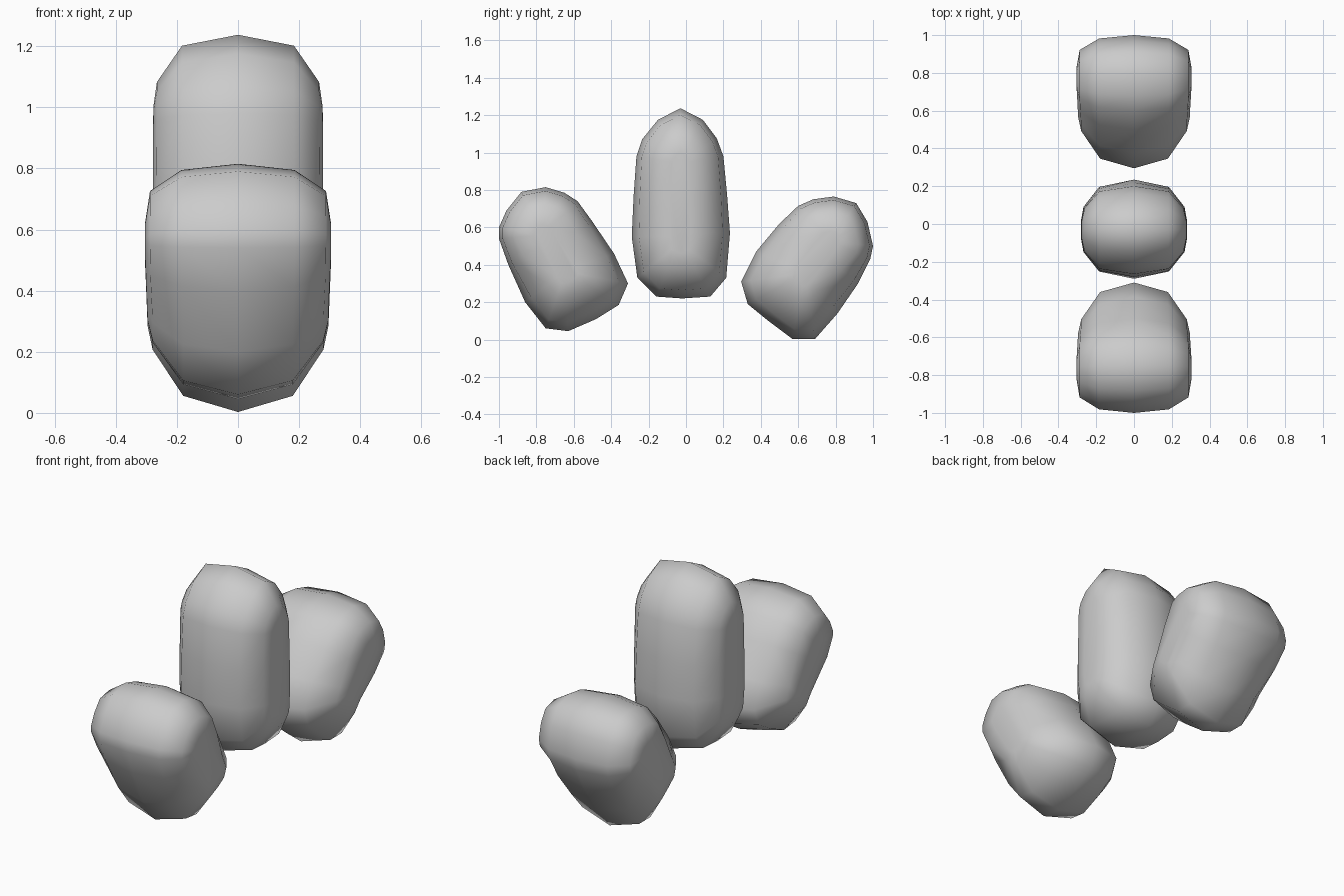
import bpy, bmesh
from mathutils import Vector

if "Cube" in bpy.data.objects:
    bpy.data.objects.remove(bpy.data.objects["Cube"])


def make_lobe(name, profile, base, tip, stations, taper):
    """Loft a side outline across x, shrinking it toward a spine for rounded flanks.
    Each station is (x, shrink at the base, shrink at the tip)."""
    base, tip = Vector(base), Vector(tip)
    axis = tip - base
    rows = [(-x, a, b) for x, a, b in reversed(stations)] + [(0, 1, 1)] + stations
    bm = bmesh.new()
    rings = []
    for x, k_base, k_tip in rows:
        ring = []
        for p in profile:
            p = Vector(p)
            t = max(0, min(1, (p - base).dot(axis) / axis.length_squared))
            s = base + axis * t
            q = s + (p - s) * (k_base + (k_tip - k_base) * t)
            width = taper[0] + (taper[1] - taper[0]) * t
            ring.append(bm.verts.new((x * width, q.x, q.y)))
        rings.append(ring)
    n = len(profile)
    for a, b in zip(rings, rings[1:]):
        for i in range(n):
            j = (i + 1) % n
            bm.faces.new((a[i], a[j], b[j], b[i]))
    bm.faces.new(rings[0])
    bm.faces.new(list(reversed(rings[-1])))
    bmesh.ops.recalc_face_normals(bm, faces=bm.faces)
    for f in bm.faces:
        f.smooth = True
    mesh = bpy.data.meshes.new(name)
    bm.to_mesh(mesh)
    bm.free()
    obj = bpy.data.objects.new(name, mesh)
    bpy.context.collection.objects.link(obj)


# Upright middle lobe
middle = [(-.03, 1.237), (.09, 1.175), (.165, 1.075), (.20, .98), (.22, .77), (.235, .57),
          (.215, .33), (.13, .23), (-.02, .22), (-.16, .23), (-.26, .33), (-.29, .55),
          (-.28, .77), (-.265, .98), (-.235, 1.07), (-.15, 1.175)]
make_lobe("middle_lobe", middle, (-.03, .52), (-.03, .94),
          [(.185, .85, .88), (.268, .45, .48), (.28, .2, .2)], (1.0, .99))

# Leaning lobes share the same flank rounding
flanks = [(.185, .85, .92), (.288, .42, .65), (.305, .2, .22)]

back = [(.79, .765), (.91, .73), (.97, .63), (1.0, .5), (.985, .43), (.92, .3),
        (.81, .14), (.69, .003), (.57, .003), (.44, .1), (.33, .19), (.295, .31),
        (.375, .47), (.5, .62), (.6, .715), (.68, .75)]
make_lobe("back_lobe", back, (.635, .355), (.775, .53), flanks, (.97, 1.0))

front = [(-.75, .815), (-.88, .79), (-.96, .69), (-1.0, .6), (-1.0, .54), (-.95, .4),
         (-.86, .2), (-.75, .06), (-.63, .045), (-.48, .11), (-.36, .185), (-.31, .3),
         (-.385, .46), (-.5, .63), (-.58, .74), (-.65, .785)]
make_lobe("front_lobe", front, (-.645, .365), (-.765, .56), flanks, (.97, 1.0))
